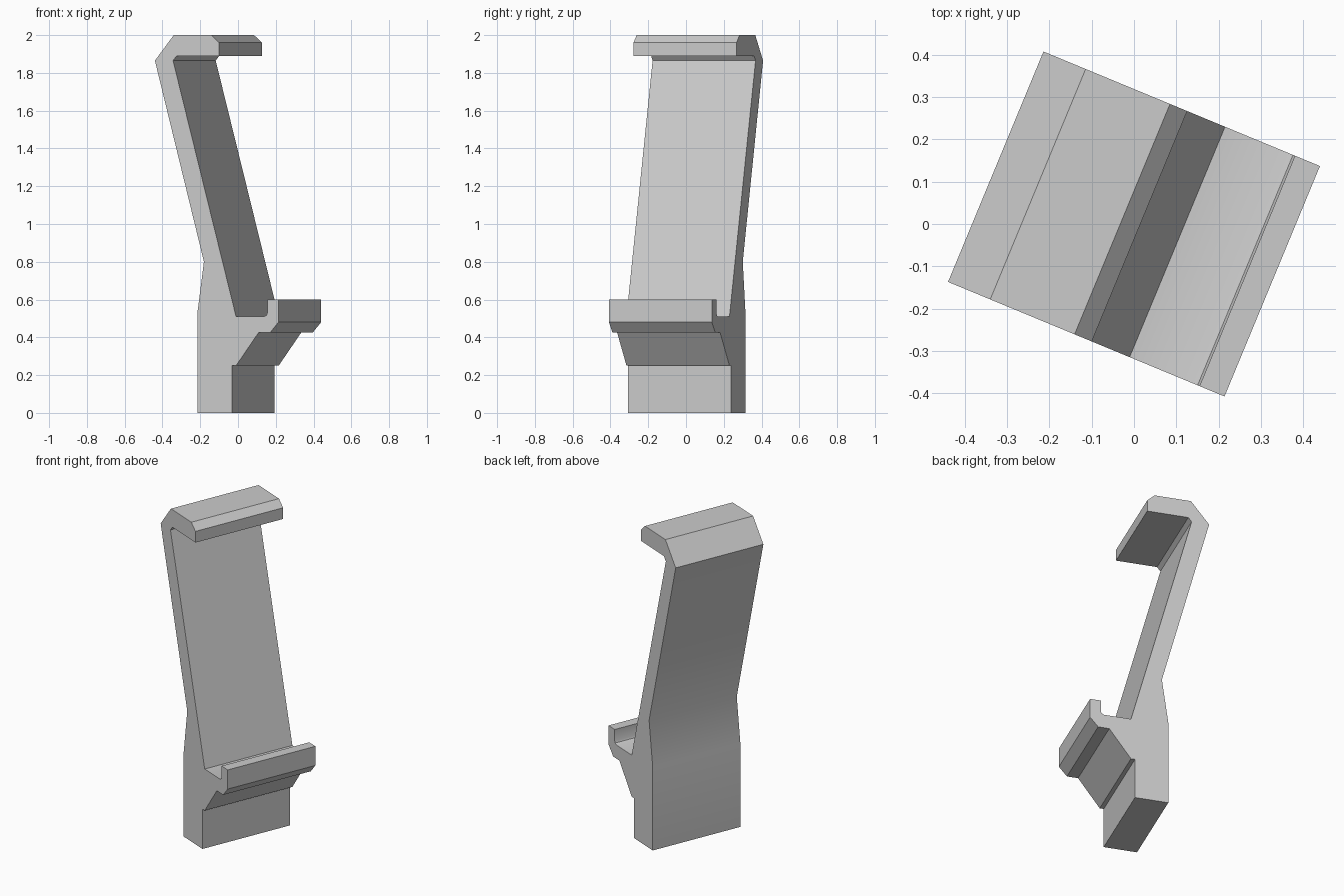
import bpy, bmesh, math
from mathutils import Vector

cube = bpy.data.objects.get("Cube")
if cube:
    bpy.data.objects.remove(cube, do_unlink=True)

DEPTH = 0.59
TURN = math.radians(-22.5)

# One plain grey material
grey = bpy.data.materials.new("plain grey")
grey.use_nodes = True
colour = (0.6, 0.6, 0.6, 1)
grey.diffuse_color = colour
grey.node_tree.nodes["Principled BSDF"].inputs["Base Color"].default_value = colour

# Side profile (forward, height), in order around the bracket
base_front = [(-0.111, 0), (0.087, 0), (0.087, 0.25), (0.111, 0.25)]
shelf = [(0.24, 0.425), (0.306, 0.425), (0.354, 0.48), (0.354, 0.6), (0.29, 0.6)]
groove = [(0.29, 0.528), (0.285, 0.517), (0.272, 0.51), (0.111, 0.51)]
top_hook = [(-0.25, 1.865), (-0.23, 1.89), (0.014, 1.89), (0.014, 1.96),
            (-0.03, 2), (-0.246, 2), (-0.354, 1.865)]
back = [(-0.073, 0.8), (-0.111, 0.525)]
profile = base_front + shelf + groove + top_hook + back

# Extrude the profile across the width
bm = bmesh.new()
side = bm.faces.new([bm.verts.new((u, -DEPTH / 2, z)) for u, z in profile])
out = bmesh.ops.extrude_face_region(bm, geom=[side], use_keep_orig=True)
moved = [g for g in out["geom"] if isinstance(g, bmesh.types.BMVert)]
bmesh.ops.translate(bm, verts=moved, vec=Vector((0, DEPTH, 0)))
bmesh.ops.recalc_face_normals(bm, faces=bm.faces)

mesh = bpy.data.meshes.new("hook_bracket")
bm.to_mesh(mesh)
bm.free()
mesh.materials.append(grey)
bracket = bpy.data.objects.new("hook_bracket", mesh)
bracket.rotation_euler.z = TURN
bpy.context.collection.objects.link(bracket)

# Soften only the gentle bends of the back
bpy.ops.object.select_all(action="DESELECT")
bracket.select_set(True)
bpy.context.view_layer.objects.active = bracket
bpy.ops.object.shade_smooth_by_angle(angle=math.radians(30))
